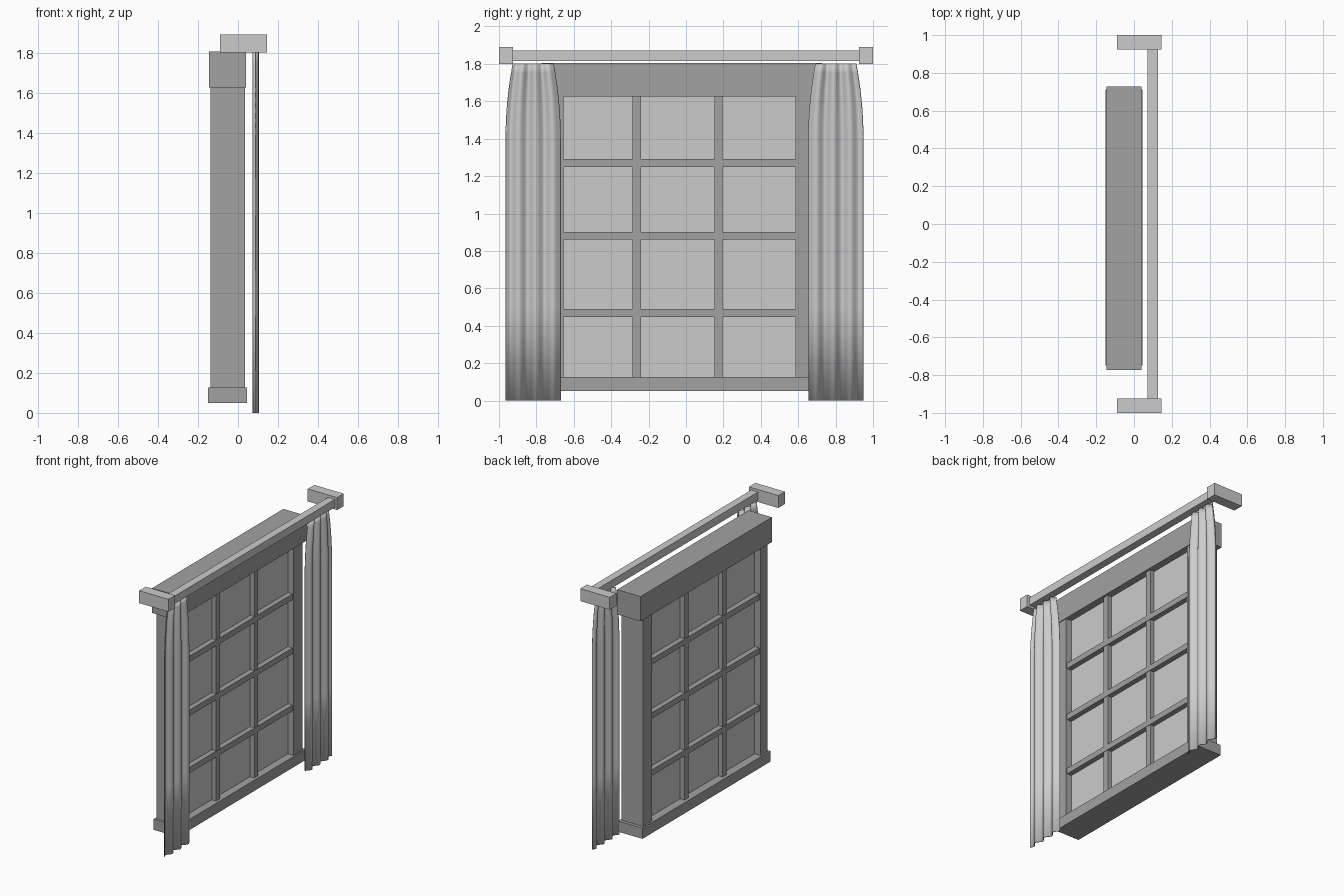
import bpy, bmesh, math

if "Cube" in bpy.data.objects:
    bpy.data.objects.remove(bpy.data.objects["Cube"])

dark = bpy.data.materials.new("dark_frame")
dark.diffuse_color = (0.36, 0.36, 0.36, 1)
dark.use_nodes = True
dark.node_tree.nodes["Principled BSDF"].inputs["Base Color"].default_value = dark.diffuse_color


def box(name, x, y, z, mat=None):
    """Box from (min, max) ranges on each axis."""
    bm = bmesh.new()
    bmesh.ops.create_cube(bm, size=1)
    for v in bm.verts:
        v.co = [r[0] + (c + 0.5) * (r[1] - r[0]) for c, r in zip(v.co, (x, y, z))]
    me = bpy.data.meshes.new(name)
    bm.to_mesh(me)
    bm.free()
    ob = bpy.data.objects.new(name, me)
    bpy.context.collection.objects.link(ob)
    if mat:
        me.materials.append(mat)
    return ob


# Window frame: header, sill and side posts
box("header", (-0.146, 0.041), (-0.773, 0.727), (1.627, 1.806), dark)
box("sill", (-0.15, 0.045), (-0.75, 0.712), (0.05, 0.127), dark)
box("left_post", (-0.138, 0.035), (-0.732, -0.655), (0.127, 1.627), dark)
box("right_post", (-0.138, 0.035), (0.585, 0.688), (0.127, 1.627), dark)

# Glass and glazing bars
box("glass", (-0.09, -0.01), (-0.655, 0.585), (0.127, 1.627))
for i, y in enumerate((-0.263, 0.174)):
    box(f"vertical_bar_{i}", (-0.125, 0.024), (y - 0.022, y + 0.022), (0.127, 1.627), dark)
for i, z in enumerate((0.468, 0.881, 1.271)):
    box(f"horizontal_bar_{i}", (-0.128, 0.027), (-0.655, 0.585), (z - 0.021, z + 0.021), dark)

# Curtain rod and wall brackets
box("curtain_rod", (0.072, 0.127), (-0.925, 0.925), (1.815, 1.872))
for name, y in (("left_bracket", (-1.0, -0.925)), ("right_bracket", (0.925, 1.0))):
    box(name, (-0.09, 0.145), y, (1.80, 1.89))


# Curtains: pleated sheets gathered towards the top
def curtain(name, cy, side):
    nu, half = 36, 0.146
    heights = [0, 0.5, 1.0, 1.4] + [1.4 + 0.0503 * k for k in range(1, 9)]
    bm = bmesh.new()
    rows = []
    for z in heights:
        t = max(0, (z - 1.4) / 0.4)
        s = 1 - 0.26 * t * t
        row = []
        for i in range(nu + 1):
            u = 2 * i / nu - 1
            x = 0.088 + 0.013 * math.sin(u * 3.2 * math.pi + 0.6)
            row.append(bm.verts.new((x, cy + side * u * half * s, z)))
        rows.append(row)
    for a, b in zip(rows, rows[1:]):
        for i in range(nu):
            bm.faces.new((a[i], a[i + 1], b[i + 1], b[i]))
    bmesh.ops.recalc_face_normals(bm, faces=bm.faces)
    me = bpy.data.meshes.new(name)
    bm.to_mesh(me)
    bm.free()
    me.shade_smooth()
    ob = bpy.data.objects.new(name, me)
    bpy.context.collection.objects.link(ob)
    mod = ob.modifiers.new("thickness", "SOLIDIFY")
    mod.thickness = 0.006
    mod.offset = 0
    bpy.ops.object.select_all(action="DESELECT")
    bpy.context.view_layer.objects.active = ob
    ob.select_set(True)
    bpy.ops.object.shade_smooth_by_angle(angle=math.radians(50))


curtain("left_curtain", -0.817, 1)
curtain("right_curtain", 0.801, -1)
